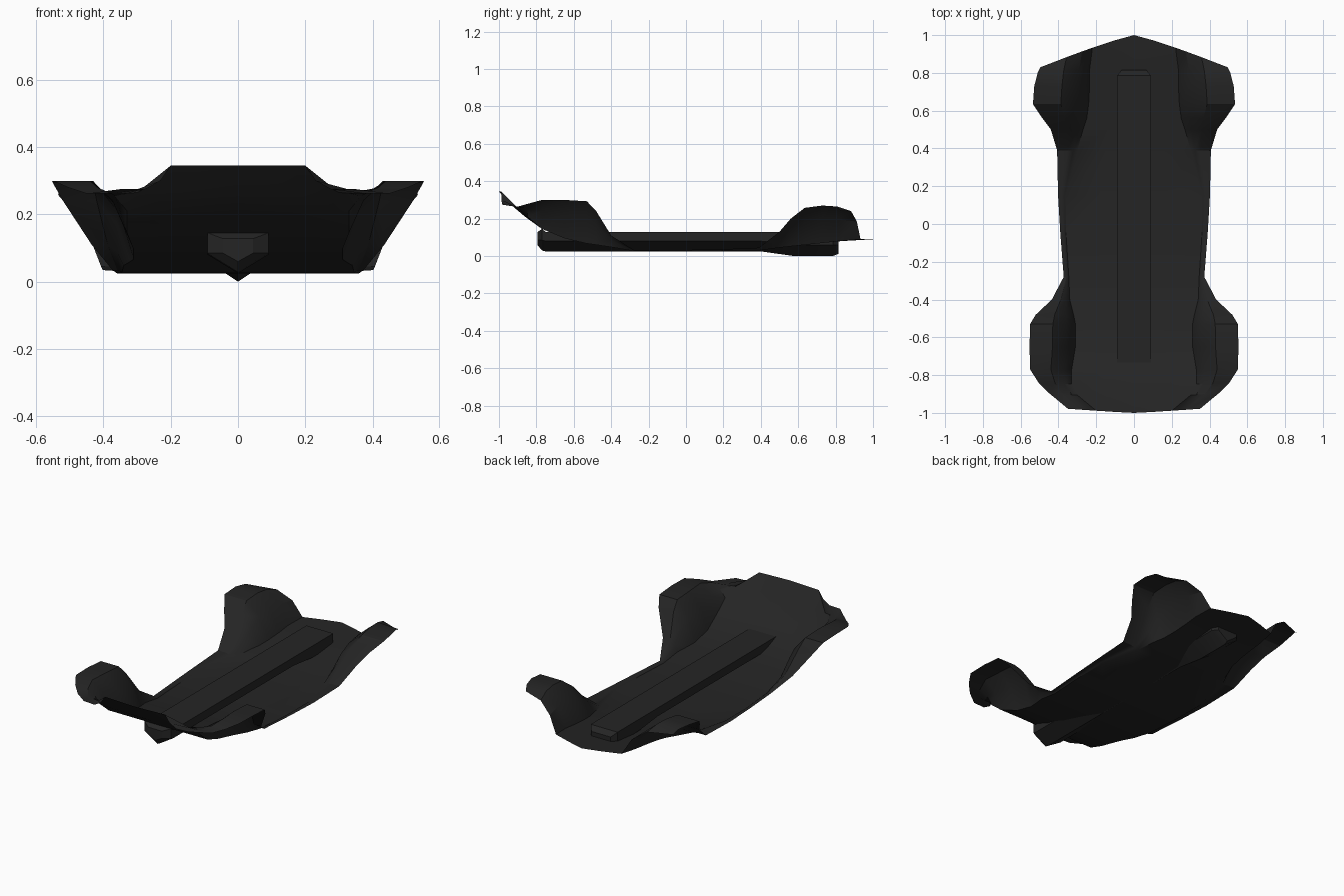
import bpy, bmesh

if "Cube" in bpy.data.objects:
    bpy.data.objects.remove(bpy.data.objects["Cube"])

mat = bpy.data.materials.new("dark_panel")
mat.diffuse_color = (0.018, 0.018, 0.018, 1)
mat.use_nodes = True
mat.node_tree.nodes["Principled BSDF"].inputs["Base Color"].default_value = mat.diffuse_color


def loft(name, sections, closed):
    """Skin a list of equally long cross-sections into one mesh."""
    bm = bmesh.new()
    rings = [[bm.verts.new(p) for p in s] for s in sections]
    n = len(rings[0])
    for a, b in zip(rings, rings[1:]):
        for i in range(n if closed else n - 1):
            j = (i + 1) % n
            bm.faces.new((a[i], a[j], b[j], b[i]))
    if closed:
        bm.faces.new(rings[0][::-1])
        bm.faces.new(rings[-1])
    bmesh.ops.recalc_face_normals(bm, faces=bm.faces)
    me = bpy.data.meshes.new(name)
    bm.to_mesh(me)
    bm.free()
    me.materials.append(mat)
    ob = bpy.data.objects.new(name, me)
    bpy.context.collection.objects.link(ob)
    bpy.ops.object.select_all(action='DESELECT')
    ob.select_set(True)
    bpy.context.view_layer.objects.active = ob
    bpy.ops.object.shade_smooth_by_angle(angle=0.5)
    return ob


def floor_row(y, z, foot, edge, top, bow=0.0):
    """Floor, arch wall and arch roof across the full width at one station."""
    d, h = edge - foot, top - z
    half = [(0, z), (foot * 0.5, z), (foot, z), (foot + 0.2 * d, z + 0.63 * h),
            (foot + 0.5 * d, z + h), (edge, top)]
    half = [(x, y + bow * (x / edge) ** 1.15, zz) for x, zz in half]
    return [(-x, yy, zz) for x, yy, zz in half[:0:-1]] + half


# Floor pan with wheel arches: y, floor z, arch foot x, edge x, edge z, end bow
stations = [
    (-1.00, .345, .20, .35, .275, .022),
    (-.925, .265, .30, .45, .262, .03),
    (-.86, .21, .33, .505, .28, .02),
    (-.77, .145, .33, .55, .30),
    (-.65, .095, .31, .553, .30),
    (-.53, .067, .31, .55, .293),
    (-.48, .06, .32, .52, .24),
    (-.40, .048, .34, .435, .11),
    (-.28, .027, .345, .372, .033),
    (-.05, .025, .36, .39, .033),
    (.15, .025, .36, .402, .035),
    (.39, .03, .30, .407, .045),
    (.50, .045, .27, .44, .13),
    (.56, .052, .25, .485, .20),
    (.635, .06, .24, .535, .258),
    (.73, .07, .235, .528, .27),
    (.83, .08, .235, .51, .265, -.03),
    (1.00, .09, .22, .495, .24, -.17),
]
loft("floor_pan", [floor_row(*s) for s in stations], False)


# Central spine: y, half width, top z, side corner z, keel z
def spine_section(y, w, top, side, keel):
    return [(-w, y, top), (-w, y, side), (0, y, keel), (w, y, side), (w, y, top)]


spine = [
    (-.795, .045, .128, .085, .06),
    (-.77, .09, .145, .085, .03),
    (-.75, .09, .13, .08, .025),
    (.40, .09, .13, .08, .025),
    (.58, .09, .13, .06, 0),
    (.785, .09, .13, .06, 0),
    (.815, .065, .105, .06, .012),
]
loft("centre_spine", [spine_section(*s) for s in spine], True)
